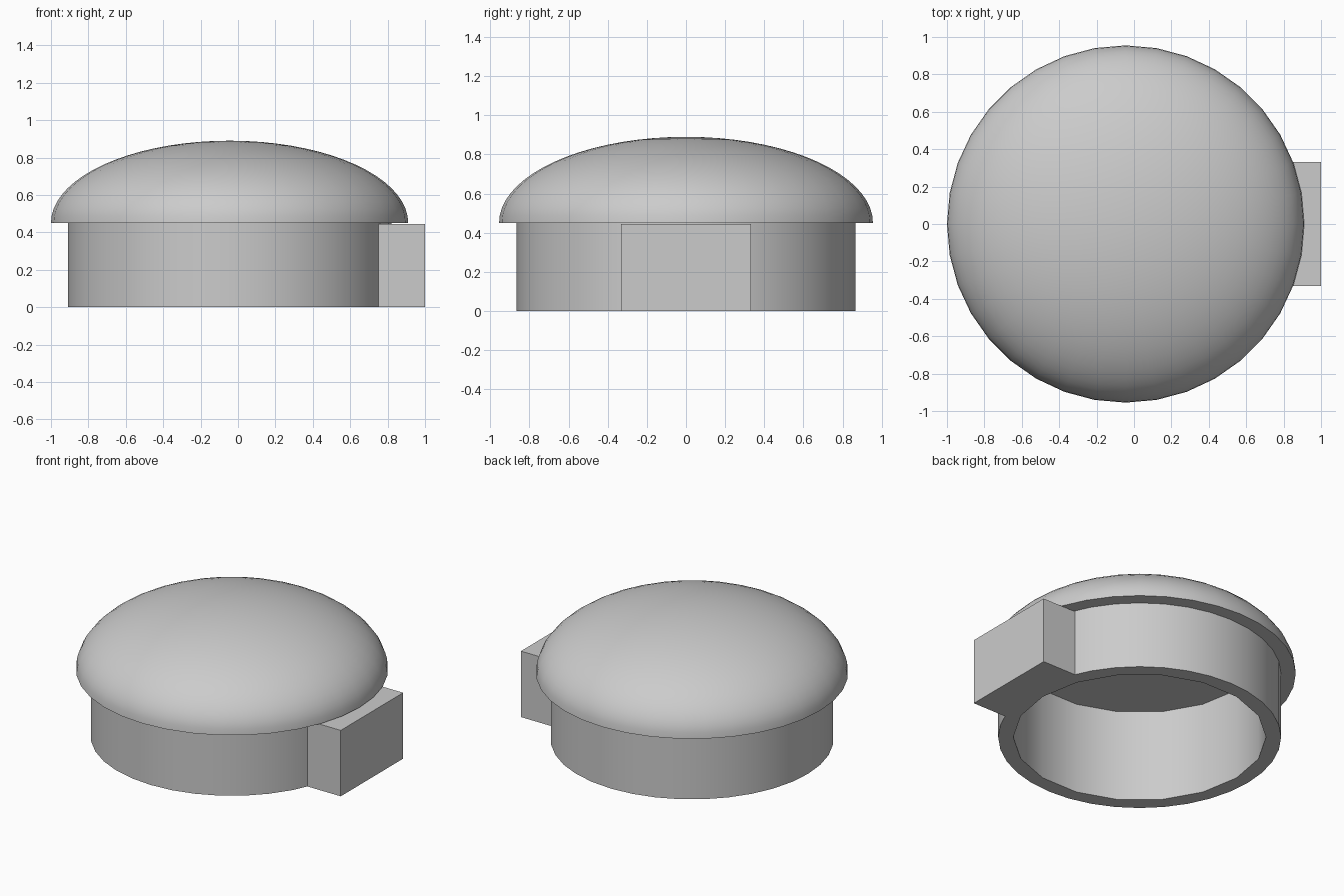
import bpy, bmesh, math
from mathutils import Matrix

cube = bpy.data.objects.get("Cube")
if cube:
    bpy.data.objects.remove(cube, do_unlink=True)

CX = -0.045        # axis of the round parts
RIM_Z = 0.45       # where the dome meets the collar
SIDES = 36

grey = bpy.data.materials.new("plain grey")
grey.use_nodes = True
colour = (0.6, 0.6, 0.6, 1)
grey.diffuse_color = colour
grey.node_tree.nodes["Principled BSDF"].inputs["Base Color"].default_value = colour


def finish(name, bm):
    """Turn a bmesh into a named grey object."""
    bmesh.ops.recalc_face_normals(bm, faces=bm.faces)
    mesh = bpy.data.meshes.new(name)
    bm.to_mesh(mesh)
    bm.free()
    mesh.materials.append(grey)
    obj = bpy.data.objects.new(name, mesh)
    bpy.context.collection.objects.link(obj)
    return obj


def cylinder(name, radius, z0, z1, sides, turn=0):
    bm = bmesh.new()
    place = Matrix.Translation((CX, 0, (z0 + z1) / 2)) @ Matrix.Rotation(turn, 4, 'Z')
    bmesh.ops.create_cone(bm, cap_ends=True, segments=sides, radius1=radius,
                          radius2=radius, depth=z1 - z0, matrix=place)
    return finish(name, bm)


def select_only(obj):
    bpy.ops.object.select_all(action='DESELECT')
    obj.select_set(True)
    bpy.context.view_layer.objects.active = obj


# Dome: upper half of a flattened sphere, closed underneath
bm = bmesh.new()
bmesh.ops.create_uvsphere(bm, u_segments=SIDES, v_segments=SIDES, radius=1)
geom = bm.verts[:] + bm.edges[:] + bm.faces[:]
bmesh.ops.bisect_plane(bm, geom=geom, dist=0.0001, plane_co=(0, 0, 0),
                       plane_no=(0, 0, 1), clear_inner=True)
bmesh.ops.holes_fill(bm, edges=[e for e in bm.edges if e.is_boundary])
bmesh.ops.transform(bm, verts=bm.verts, matrix=Matrix.Translation((CX, 0, RIM_Z))
                    @ Matrix.Diagonal((0.955, 0.955, 0.44, 1)))
dome = finish("dome", bm)

# Collar below the dome
collar = cylinder("collar", 0.865, 0, RIM_Z, SIDES)

# Hollow that runs up through the collar into the dome
cutter = cylinder("cavity_cutter", 0.773, -0.2, 0.62, 18, math.radians(10))
cutter.hide_render = True
for part in (dome, collar):
    cut = part.modifiers.new("cavity", 'BOOLEAN')
    cut.operation = 'DIFFERENCE'
    cut.solver = 'EXACT'
    cut.object = cutter
    select_only(part)
    bpy.ops.object.modifier_apply(modifier=cut.name)
    bpy.ops.object.shade_smooth_by_angle(angle=math.radians(30))
bpy.data.objects.remove(cutter, do_unlink=True)

# Side block, set into the collar wall
bm = bmesh.new()
bmesh.ops.create_cube(bm, size=1, matrix=Matrix.Translation((0.87, 0, 0.2225))
                      @ Matrix.Diagonal((0.26, 0.665, 0.445, 1)))
finish("side_block", bm)
